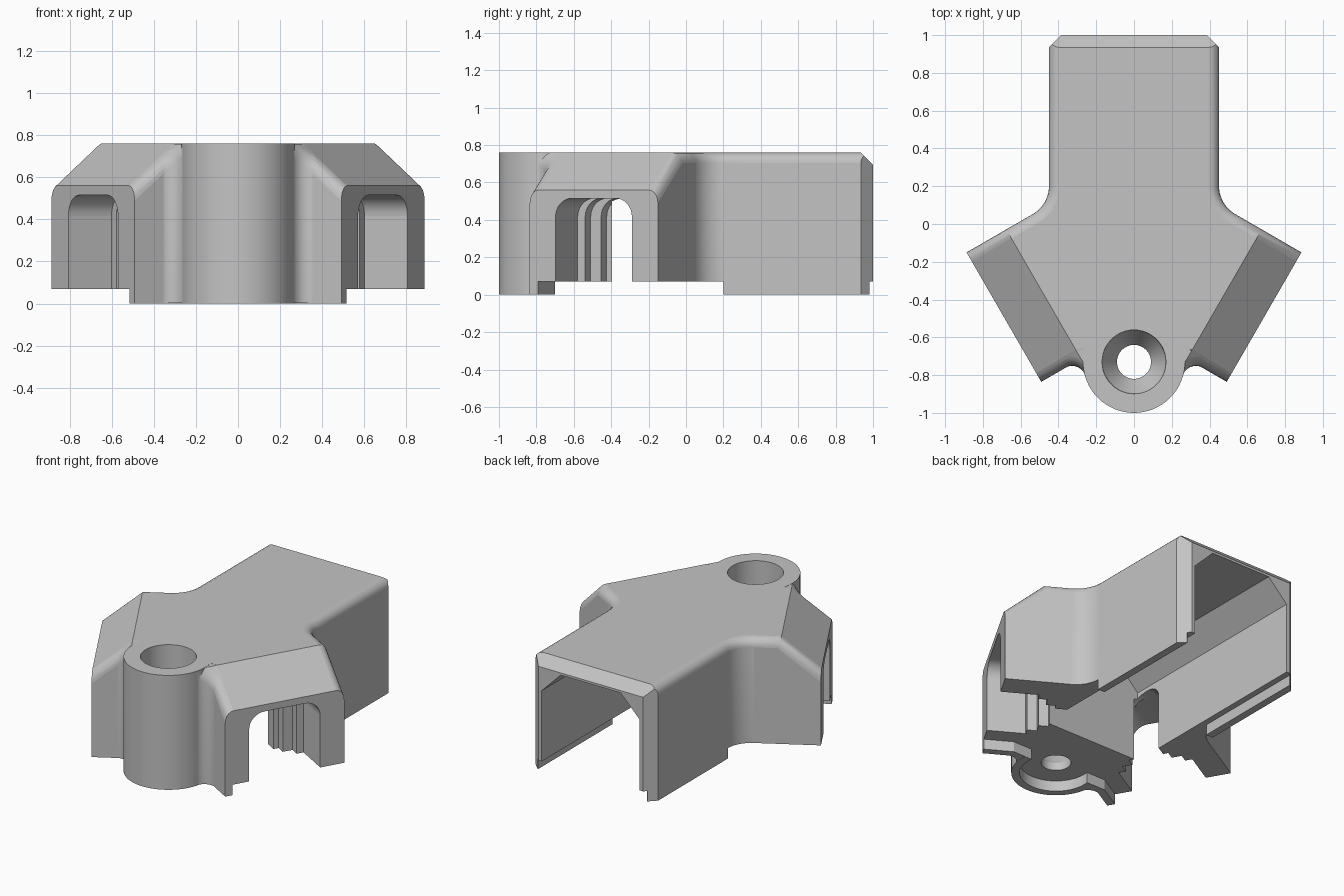
import bpy, bmesh
from math import sin, cos, radians
from mathutils import Vector

if "Cube" in bpy.data.objects:
    bpy.data.objects.remove(bpy.data.objects["Cube"], do_unlink=True)

TOP, STEP, LIP, ROUND = 0.76, 0.07, 0.05, 0.055
BOSS_Y, BOSS_R = -0.73, 0.27
ARM_END, ARM_LOW, ARM_HIGH, RIDGE = 0.843, -0.478, 0.313, 0.6

grey = bpy.data.materials.new("plain_grey")
grey.use_nodes = True
grey.diffuse_color = (0.55, 0.55, 0.55, 1)
grey.node_tree.nodes["Principled BSDF"].inputs["Base Color"].default_value = grey.diffuse_color


def arm(d, t, side=1):
    """Plan point from distance along an arm and offset across it."""
    c, s = cos(radians(30)), sin(radians(30))
    return (side * (c * d + s * t), -s * d + c * t)


def arc(cx, cy, r, a0, a1, n):
    return [(cx + r * cos(radians(a0 + (a1 - a0) * i / n)),
             cy + r * sin(radians(a0 + (a1 - a0) * i / n))) for i in range(n + 1)]


def circle(r, n=64):
    return arc(0, BOSS_Y, r, 0, 360, n)[:-1]


def loft(rings):
    bm = bmesh.new()
    loops = [[bm.verts.new(p) for p in ring] for ring in rings]
    for a, b in zip(loops, loops[1:]):
        for i in range(len(a)):
            j = (i + 1) % len(a)
            bm.faces.new((a[i], a[j], b[j], b[i]))
    bm.faces.new(loops[0])
    bm.faces.new(loops[-1])
    bmesh.ops.recalc_face_normals(bm, faces=bm.faces[:])
    return bm


def prism(plan, z0, z1):
    return loft([[(x, y, z) for x, y in plan] for z in (z0, z1)])


def box(x0, x1, y0, y1, z0, z1):
    return prism([(x0, y0), (x1, y0), (x1, y1), (x0, y1)], z0, z1)


def slice_off(bm, co, no):
    bmesh.ops.bisect_plane(bm, geom=bm.verts[:] + bm.edges[:] + bm.faces[:],
                           plane_co=co, plane_no=no, clear_outer=True)
    bmesh.ops.holes_fill(bm, edges=[e for e in bm.edges if e.is_boundary], sides=0)
    bmesh.ops.recalc_face_normals(bm, faces=bm.faces[:])


def slope_arm(bm, side, drop=0.0):
    x, y = arm(RIDGE, 0, side)
    nx, ny = arm(0.2, 0, side)
    slice_off(bm, (x, y, TOP - drop), Vector((nx, ny, 0.243)).normalized())


def round_top(bm, wanted):
    """Round the upper edges whose wall normal passes the test."""
    edges = []
    for e in bm.edges:
        wall, roof = sorted((f.normal for f in e.link_faces), key=lambda n: n.z)
        if abs(wall.z) < 0.1 and roof.z > 0.5 and wanted(wall, e):
            edges.append(e)
    bmesh.ops.bevel(bm, geom=edges, offset=ROUND, offset_type='OFFSET', segments=5,
                    profile=0.5, affect='EDGES', clamp_overlap=True)


def to_object(bm, name):
    me = bpy.data.meshes.new(name)
    bm.to_mesh(me)
    bm.free()
    ob = bpy.data.objects.new(name, me)
    bpy.context.collection.objects.link(ob)
    return ob


# Main housing: trunk and two angled arms
half = [(0.45, 1.0)] + arc(0.623, 0.202, 0.173, 180, 240, 10)
half += [arm(ARM_END, ARM_HIGH), arm(ARM_END, ARM_LOW), arm(0.45, ARM_LOW)]
bm = prism(half + [(-x, y) for x, y in reversed(half)], 0.001, TOP)
for side in (1, -1):
    slope_arm(bm, side)
axes = [Vector((*arm(1, 0, s), 0)) for s in (1, -1)]
round_top(bm, lambda n, e: abs(n.y) < 0.95 and all(n.dot(a) < 0.9 for a in axes))

# Chamfered back rim
for no in ((0, 1, 1), (1, 1, 0), (-1, 1, 0)):
    slice_off(bm, (0.45 * no[0], 0.935, TOP * no[2]), Vector(no).normalized())
housing = to_object(bm, "housing")
housing.data.materials.append(grey)
bpy.context.view_layer.objects.active = housing


def combine(bm, operation):
    tool = to_object(bm, "helper")
    tool.hide_render = True
    mod = housing.modifiers.new("cut", 'BOOLEAN')
    mod.operation, mod.object, mod.solver = operation, tool, 'EXACT'
    bpy.ops.object.modifier_apply(modifier=mod.name)
    bpy.data.objects.remove(tool, do_unlink=True)


# Rounded blends between the arms and the boss
for side in (1, -1):
    curve = [(0.75, ARM_LOW + 0.001)] + arc(0.694, ARM_LOW - 0.07, 0.071, 90, 194, 8)
    inner = [(0.62, -0.66), (0.5, -0.66), (0.5, -0.38), (0.75, -0.38)]
    blend = prism([arm(d, t, side) for d, t in curve + inner], 0.0015, 1.0)
    slope_arm(blend, side, 0.001)
    outer = [Vector(arm(d, t, side)) for d, t in curve + inner[:1]]
    round_top(blend, lambda n, e: all(
        min((v.co.xy - p).length for p in outer) < 0.001 for v in e.verts))
    slice_off(blend, (0, 0, TOP - 0.001), (0, 0, 1))
    combine(blend, 'UNION')

# Screw boss
combine(prism(circle(BOSS_R), 0, TOP), 'UNION')

# Hollow trunk with a chamfered ceiling
section = [(-0.36, -0.1), (0.36, -0.1), (0.36, 0.54), (0.22, 0.68), (-0.22, 0.68), (-0.36, 0.54)]
combine(loft([[(x, y, z) for x, z in section] for y in (-0.395, 1.2)]), 'DIFFERENCE')

# Arched tunnel through each arm, narrowing in steps towards the trunk
for side in (1, -1):
    for w, start in ((0.236, 0.606), (0.19, 0.546), (0.126, 0.486), (0.092, 0.3)):
        r = min(0.1, 0.9 * w)
        right = [(w, -0.1)] + arc(w - r, 0.515 - r, r, 0, 90, 8)
        arch = right + [(-t, z) for t, z in reversed(right)]
        combine(loft([[(*arm(d, t - 0.083, side), z) for t, z in arch]
                      for d in (start, 0.95)]), 'DIFFERENCE')

# Stepped underside that leaves a thin outer lip
combine(box(-1.2, 1.2, -0.7, 0.2, -0.2, STEP), 'DIFFERENCE')
combine(box(-0.45 + LIP, 0.45 - LIP, 0.1, 1.2, -0.2, STEP), 'DIFFERENCE')
combine(box(-1.2, 1.2, 0.98, 1.2, -0.2, STEP), 'DIFFERENCE')
combine(prism(circle(BOSS_R - LIP), -0.2, STEP), 'DIFFERENCE')
for side in (1, -1):
    low = ARM_LOW + LIP
    plan = [arm(d, t, side) for d, t in ((0.4, low), (1.0, low), (1.0, 0.2), (0.4, 0.2))]
    combine(prism(plan, -0.2, STEP), 'DIFFERENCE')

# Counterbored screw hole
bore = [(0.09, -0.1), (0.09, 0.12), (0.165, 0.24), (0.17, 0.9)]
combine(loft([[(x, y, z) for x, y in circle(r, 48)] for r, z in bore]), 'DIFFERENCE')

# Smooth curves, flat main panels
bpy.ops.object.select_all(action='DESELECT')
housing.select_set(True)
bpy.ops.object.shade_smooth_by_angle(angle=radians(30))
for face in housing.data.polygons:
    if face.area > 0.05 or face.normal.z > 0.999:
        face.use_smooth = False
